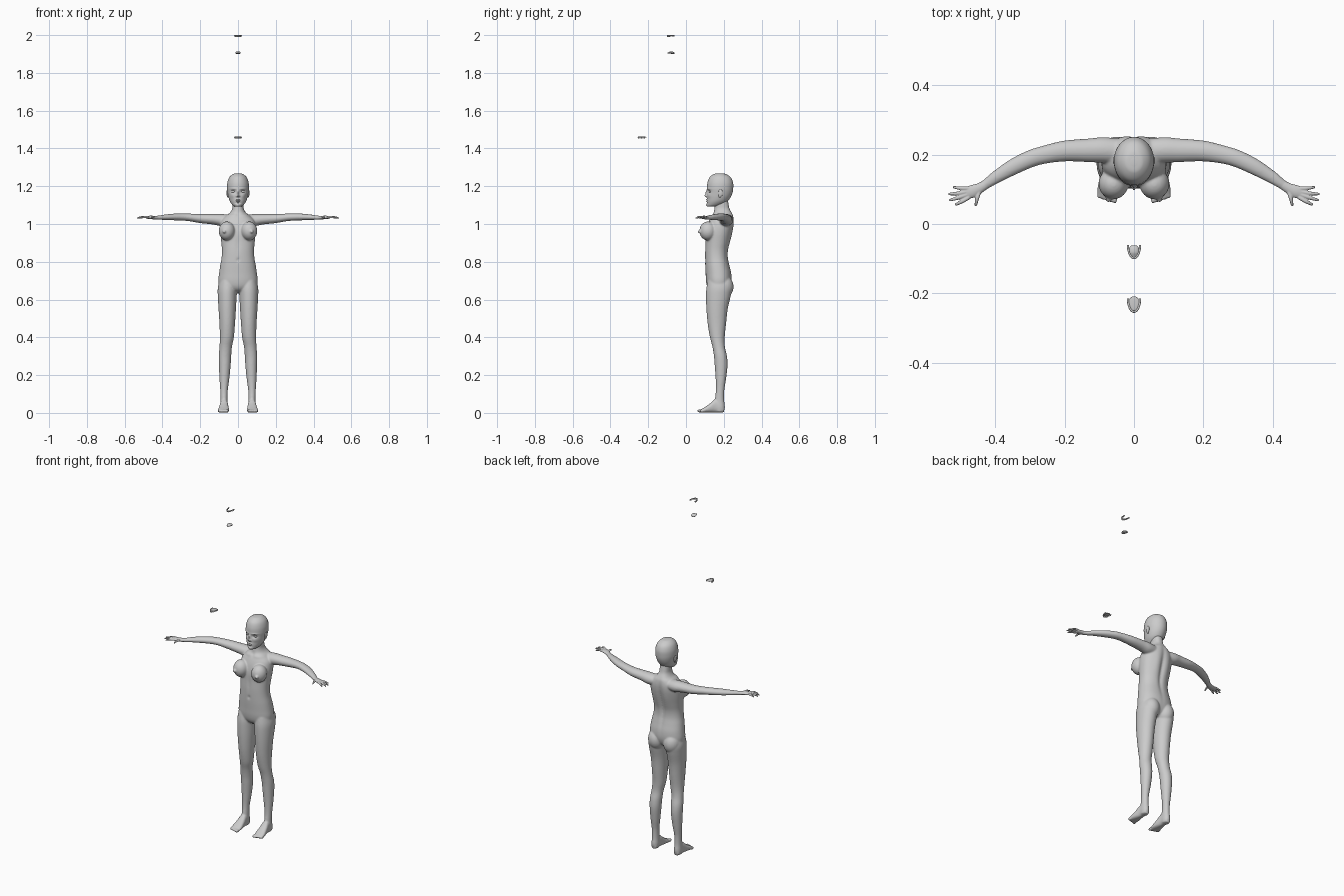
import bpy, bmesh
from math import sin, cos, pi, exp, copysign
from mathutils import Vector, Matrix


def catmull(a, b, c, d, t):
    return [0.5 * (2 * q + (r - p) * t + (2 * p - 5 * q + 4 * r - s) * t * t
                   + (3 * q - p - 3 * r + s) * t ** 3) for p, q, r, s in zip(a, b, c, d)]


def loft(bm, rings, n=32, steps=5, side=1, power=1.0):
    """Smooth closed skin through elliptical rings (centre, half axis u, half axis v)."""
    flat = [[*c, *u, *v] for c, u, v in rings]
    dense = []
    for i in range(len(flat) - 1):
        quad = [flat[max(0, i - 1)], flat[i], flat[i + 1], flat[min(len(flat) - 1, i + 2)]]
        dense += [catmull(*quad, k / steps) for k in range(steps)]
    dense.append(flat[-1])
    loops = []
    for r in dense:
        c, u, v = Vector(r[:3]), Vector(r[3:6]), Vector(r[6:])
        loop = []
        for k in range(n):
            a = 2 * pi * k / n
            p = (c + u * copysign(abs(cos(a)) ** power, cos(a))
                 + v * copysign(abs(sin(a)) ** power, sin(a)))
            loop.append(bm.verts.new((p.x * side, p.y, p.z)))
        loops.append(loop)
    faces = [bm.faces.new((A[k], A[(k + 1) % n], B[(k + 1) % n], B[k]))
             for A, B in zip(loops, loops[1:]) for k in range(n)]
    faces += [bm.faces.new(loops[0]), bm.faces.new(loops[-1])]
    bmesh.ops.recalc_face_normals(bm, faces=faces)
    return [v for loop in loops for v in loop]


def upright(rows):
    """Rows of z, centre x, half width, front y, back y."""
    return [((cx, (f + b) / 2, z), (w, 0, 0), (0, (b - f) / 2, 0)) for z, cx, w, f, b in rows]


def limb(rows):
    """Rows of x, y, z, half width across, half height, along a path in plan."""
    out = []
    for i, (x, y, z, w, h) in enumerate(rows):
        a, b = rows[max(0, i - 1)], rows[min(len(rows) - 1, i + 1)]
        t = Vector((b[0] - a[0], b[1] - a[1], 0)).normalized()
        out.append(((x, y, z), (-t.y * w, t.x * w, 0), (0, 0, h)))
    return out


def ball(bm, c, r, side=1):
    m = Matrix.Translation((c[0] * side, c[1], c[2])) @ Matrix.Diagonal((*r, 1))
    bmesh.ops.create_uvsphere(bm, u_segments=24, v_segments=16, radius=1, matrix=m)


def sculpt(verts, bumps, back=False, mid=0.175):
    """Push skin in y with soft mirrored bumps: x, z, spread x, spread z, amount."""
    for v in verts:
        if (v.co.y > mid) == back:
            x, z = abs(v.co.x), v.co.z
            v.co.y += sum(d * exp(-((x - bx) / sx) ** 2 - ((z - bz) / sz) ** 2)
                          for bx, bz, sx, sz, d in bumps)


def finish(bm, name, voxel=0, smooth=0):
    me = bpy.data.meshes.new(name)
    bm.to_mesh(me)
    bm.free()
    me.shade_smooth()
    ob = bpy.data.objects.new(name, me)
    bpy.context.collection.objects.link(ob)
    if voxel:
        m = ob.modifiers.new("Fuse", 'REMESH')
        m.mode, m.voxel_size, m.use_smooth_shade = 'VOXEL', voxel, True
    if smooth:
        m = ob.modifiers.new("Soften", 'SMOOTH')
        m.factor, m.iterations = 0.5, smooth
    return ob


# Body: torso with neck
bm = bmesh.new()
torso = loft(bm, upright([
    (.635, 0, .03, .15, .2), (.65, 0, .07, .125, .222), (.67, 0, .098, .112, .235),
    (.70, 0, .104, .106, .242), (.74, 0, .1, .104, .24), (.78, 0, .094, .102, .231),
    (.82, 0, .087, .101, .223), (.86, 0, .085, .101, .223), (.90, 0, .088, .103, .231),
    (.95, 0, .093, .105, .243), (.99, 0, .093, .113, .251), (1.02, 0, .086, .124, .253),
    (1.045, 0, .062, .137, .25), (1.06, 0, .042, .146, .243), (1.08, 0, .031, .15, .232),
    (1.10, 0, .029, .152, .227), (1.13, 0, .028, .155, .222)]), n=96, power=.9)
sculpt(torso, [(0, .9, .012, .13, -.008), (.035, .94, .02, .07, .004)], back=True)
sculpt(torso, [(0, .81, .006, .008, .007), (0, .89, .01, .05, .003),
               (.04, 1.045, .03, .007, -.004), (0, 1.05, .008, .01, .004)])

for s in (-1, 1):
    # Breasts and buttocks
    ball(bm, (.059, .116, .963), (.043, .045, .05), s)
    ball(bm, (.073, .073, .96), (.009, .011, .009), s)
    ball(bm, (.05, .197, .668), (.049, .055, .062), s)
    # Leg
    loft(bm, upright([
        (.70, .055, .044, .115, .232), (.66, .056, .051, .108, .243), (.62, .057, .050, .106, .237),
        (.55, .057, .046, .108, .221), (.47, .057, .041, .115, .212), (.40, .059, .037, .127, .205),
        (.35, .065, .033, .14, .206), (.30, .069, .033, .148, .217), (.25, .07, .031, .152, .22),
        (.18, .072, .026, .157, .212), (.12, .074, .02, .158, .203), (.07, .074, .019, .153, .202),
        (.03, .074, .021, .15, .206), (.005, .074, .018, .155, .2)]), n=40, side=s)
    # Foot: y, centre x, half width, top z
    loft(bm, [((cx, y, (h + .002) / 2), (w, 0, 0), (0, 0, (h - .002) / 2)) for y, cx, w, h in (
        (.2, .074, .014, .03), (.185, .074, .02, .06), (.155, .074, .021, .072), (.13, .075, .025, .052),
        (.105, .076, .029, .034), (.085, .077, .029, .022), (.076, .077, .025, .016))],
        side=s, power=.8)
    for i in range(5):
        ball(bm, (.055 + .0115 * i, .072 + .0035 * i, .0105), (.0072 - .0004 * i, .014, .009), s)
    # Arm
    loft(bm, limb([
        (.05, .21, 1.02, .036, .03), (.09, .213, 1.021, .037, .032), (.13, .212, 1.025, .034, .028),
        (.20, .21, 1.029, .03, .024), (.26, .199, 1.035, .026, .02), (.30, .187, 1.037, .025, .019),
        (.35, .163, 1.037, .023, .017), (.40, .133, 1.035, .018, .013), (.43, .112, 1.033, .014, .0105),
        (.45, .101, 1.033, .014, .01)]), side=s)
finish(bm, "body", .004, 7)

# Hands
for s, label in ((-1, "right"), (1, "left")):
    bm = bmesh.new()
    loft(bm, limb([(.425, .115, 1.033, .013, .010), (.445, .103, 1.034, .015, .0095),
                   (.465, .094, 1.035, .0185, .009), (.482, .089, 1.035, .017, .007)]), side=s)
    fingers = [((.475, .077), (.497, .064), (.515, .055)), ((.479, .085), (.508, .075), (.532, .068)),
               ((.479, .093), (.508, .088), (.535, .086)), ((.474, .102), (.498, .103), (.521, .106)),
               ((.445, .094), (.452, .072), (.456, .051))]
    for path in fingers:
        loft(bm, limb([(x, y, z, r, r) for (x, y), z, r in
                       zip(path, (1.036, 1.037, 1.031), (.0062, .0056, .0035))]), n=16, side=s)
    finish(bm, label + "_hand", .002, 3)

# Head with sculpted face
bm = bmesh.new()
head = loft(bm, upright([
    (1.268, 0, .008, .168, .188), (1.264, 0, .027, .147, .212), (1.247, 0, .046, .125, .237),
    (1.22, 0, .056, .114, .249), (1.19, 0, .058, .111, .25), (1.165, 0, .055, .111, .246),
    (1.14, 0, .05, .111, .235), (1.118, 0, .042, .110, .218), (1.1, 0, .029, .110, .19),
    (1.092, 0, .016, .113, .16)]), n=128, steps=12)
sculpt(head, [
    (.024, 1.172, .013, .009, .008),                                         # eye sockets
    (.026, 1.187, .016, .004, -.003),                                        # brows
    (0, 1.163, .005, .014, -.008), (0, 1.149, .007, .006, -.011),            # nose
    (.008, 1.147, .004, .004, -.004),                                        # nostrils
    (0, 1.129, .012, .0028, -.005), (0, 1.120, .011, .003, -.005),           # lips
    (0, 1.1245, .013, .0014, .003), (0, 1.112, .015, .004, .003),            # mouth line, dip
    (0, 1.1, .012, .008, -.003), (.03, 1.15, .012, .012, -.003)])            # chin, cheeks
finish(bm, "head")

# Eyes and ears
for s, label in ((-1, "right"), (1, "left")):
    bm = bmesh.new()
    ball(bm, (.0245, .131, 1.172), (.0115, .0105, .0075), s)
    finish(bm, label + "_eye")
    bm = bmesh.new()
    ball(bm, (.056, .183, 1.164), (.005, .012, .02), s)
    ball(bm, (.054, .179, 1.15), (.005, .007, .01), s)
    finish(bm, label + "_ear", .0015, 3)


# Loose mouth parts: dental arches and tongue
def arch(name, y_back, z_gum, z_teeth, plate):
    bm = bmesh.new()

    def at(t, k=1):
        return Vector((.0175 * k * sin(t), y_back - .038 * k * max(0, cos(t)), 0))
    path = [at(-pi / 2 + pi * i / 14) for i in range(15)]
    rings = []
    for i, p in enumerate(path):
        d = (path[min(14, i + 1)] - path[max(0, i - 1)]).normalized()
        rings.append(((p.x, p.y, z_gum), (-d.y * .003, d.x * .003, 0), (0, 0, .0025)))
    loft(bm, rings, n=12, steps=2)
    for i in range(14):
        p = at(-pi / 2 + pi * (i + .5) / 14)
        ball(bm, (p.x, p.y, z_teeth), (.0024, .0024, .0035))
    if plate:
        ball(bm, (0, y_back - .014, z_gum), (.0165, .021, .002))
    finish(bm, name)


arch("upper_teeth", -.06, 1.9975, 1.9935, False)
arch("lower_teeth", -.215, 1.4595, 1.4555, True)
bm = bmesh.new()
loft(bm, [((0, y, z), (w, 0, 0), (0, 0, h)) for y, z, w, h in (
    (-.062, 1.904, .008, .004), (-.07, 1.906, .014, .007), (-.082, 1.908, .014, .006),
    (-.092, 1.906, .01, .004), (-.098, 1.905, .004, .002))], n=24)
finish(bm, "tongue")
